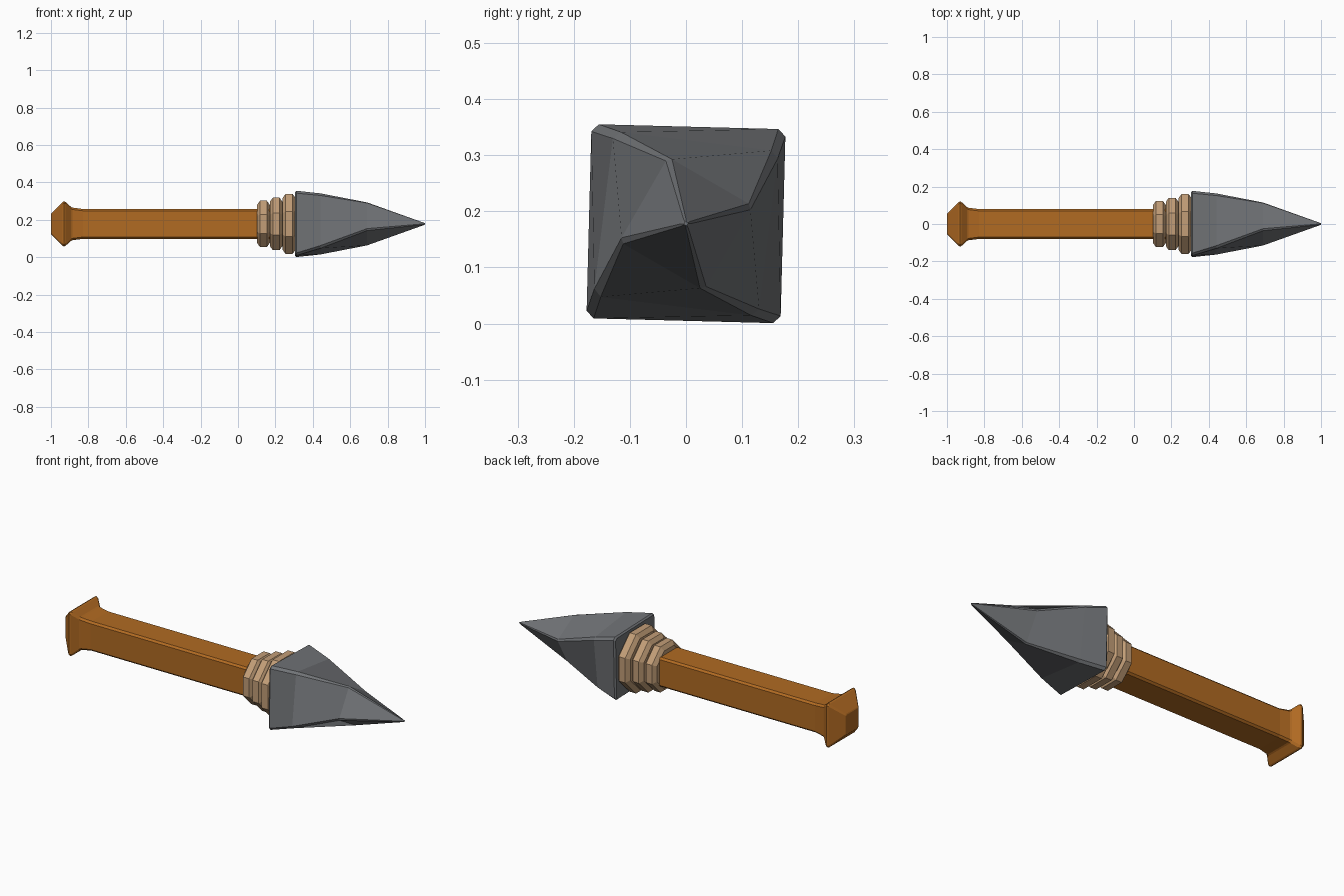
import bpy, bmesh, math

if "Cube" in bpy.data.objects:
    bpy.data.objects.remove(bpy.data.objects["Cube"])

CENTER_Z = 0.178


def material(name, rgb):
    m = bpy.data.materials.new(name)
    m.diffuse_color = (*rgb, 1)
    m.use_nodes = True
    m.node_tree.nodes["Principled BSDF"].inputs["Base Color"].default_value = m.diffuse_color
    return m


def loft(name, sections, mat):
    """Loft chamfered squares along x: (x, half width, corner cut, twist in degrees)."""
    bm = bmesh.new()
    loops = []
    for x, h, cut, twist in sections:
        loop = []
        for k in range(4):
            a = math.radians(twist + 90 * k)
            for p, q in ((h, h - cut), (h - cut, h)):
                y = p * math.cos(a) - q * math.sin(a)
                z = p * math.sin(a) + q * math.cos(a)
                loop.append(bm.verts.new((x, y, CENTER_Z + z)))
        loops.append(loop)
    for a, b in zip(loops, loops[1:]):
        for i in range(8):
            j = (i + 1) % 8
            bm.faces.new((a[i], a[j], b[j], b[i]))
    bm.faces.new(loops[0])
    bm.faces.new(loops[-1])
    bmesh.ops.recalc_face_normals(bm, faces=bm.faces)
    me = bpy.data.meshes.new(name)
    bm.to_mesh(me)
    bm.free()
    me.materials.append(mat)
    ob = bpy.data.objects.new(name, me)
    bpy.context.collection.objects.link(ob)
    return ob


wood = material("brown wood", (0.44, 0.145, 0.016))
rope = material("tan rope", (0.54, 0.34, 0.185))
stone = material("grey stone", (0.165, 0.173, 0.184))

# square handle with flared pommel
loft("handle", [(-1.0, 0.053, 0.006, 0), (-0.997, 0.058, 0.007, 0),
                (-0.938, 0.117, 0.01, 0), (-0.93, 0.121, 0.01, 0),
                (-0.922, 0.117, 0.01, 0), (-0.893, 0.091, 0.01, 0),
                (-0.885, 0.087, 0.01, 0), (-0.83, 0.08, 0.01, 0),
                (0.2, 0.08, 0.01, 0)], wood)

# three octagonal binding rings, growing toward the head
OCT = 2 - math.sqrt(2)
for n, (x0, x1, h) in enumerate([(0.102, 0.17, 0.124), (0.17, 0.238, 0.14),
                                 (0.238, 0.308, 0.16)]):
    prof = [(x0, h - 0.022), (x0 + 0.016, h), (x1 - 0.016, h), (x1, h - 0.022)]
    loft(f"binding_ring_{n + 1}", [(x, r, r * OCT, 0) for x, r in prof], rope)

# twisted stone spearhead
loft("spear_head", [(0.304, 0.166, 0.012, -1.5), (0.312, 0.173, 0.013, -1.5),
                    (0.44, 0.148, 0.013, -7), (0.69, 0.087, 0.008, -30),
                    (0.985, 0.008, 0.003, -30), (1.0, 0.003, 0.001, -30)], stone)
